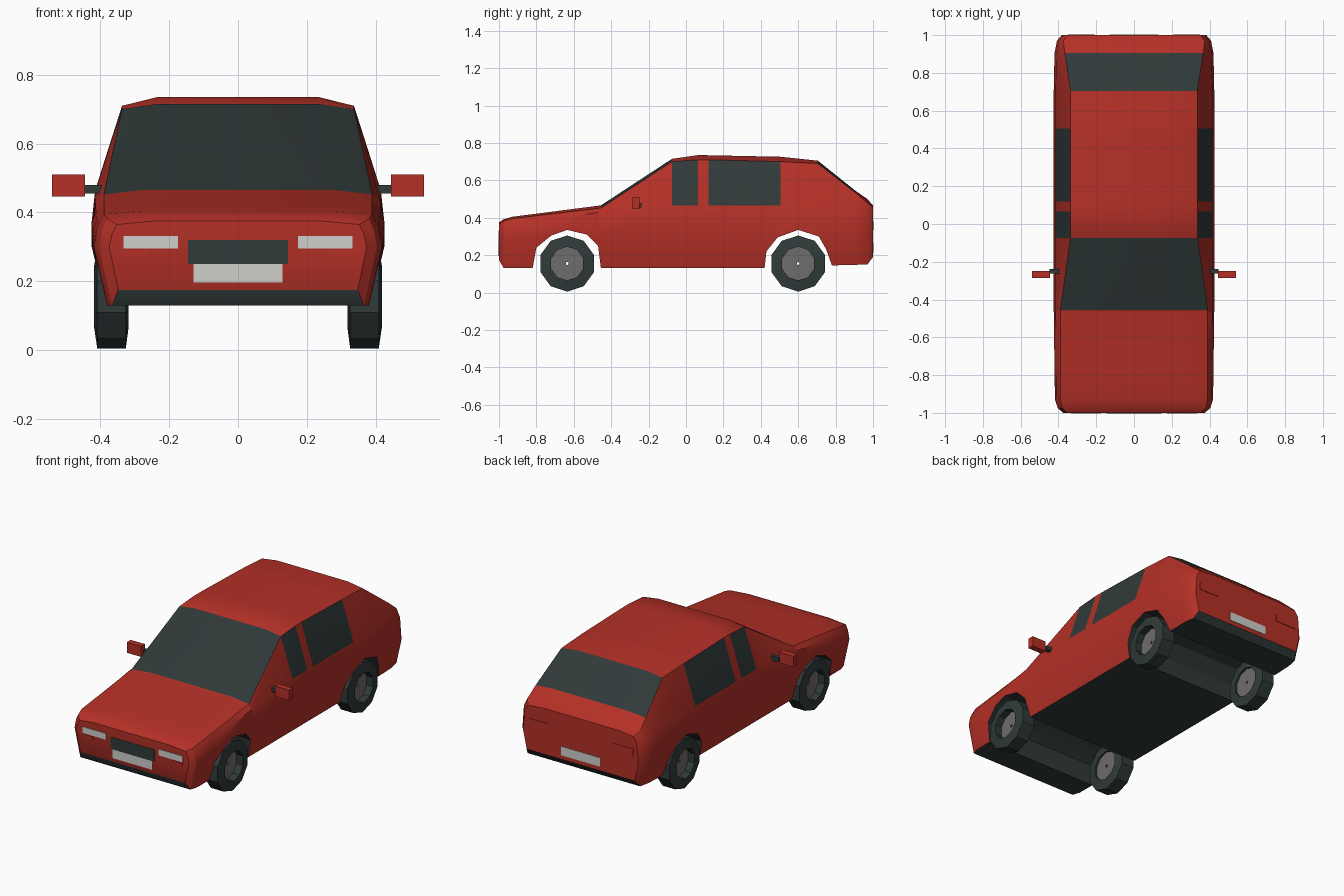
import bpy, bmesh, math

if "Cube" in bpy.data.objects:
    bpy.data.objects.remove(bpy.data.objects["Cube"])


def material(name, rgb):
    m = bpy.data.materials.new(name)
    m.use_nodes = True
    m.diffuse_color = (*rgb, 1)
    m.node_tree.nodes["Principled BSDF"].inputs["Base Color"].default_value = (*rgb, 1)
    return m


RED = material("red paint", (0.46, 0.03, 0.02))
DARK = material("dark glass and rubber", (0.03, 0.042, 0.042))
GREY = material("hub grey", (0.16, 0.15, 0.155))
PALE = material("pale lamp", (0.62, 0.62, 0.6))


def finish(name, bm, mats):
    bmesh.ops.recalc_face_normals(bm, faces=bm.faces)
    mesh = bpy.data.meshes.new(name)
    bm.to_mesh(mesh)
    bm.free()
    for m in mats:
        mesh.materials.append(m)
    ob = bpy.data.objects.new(name, mesh)
    bpy.context.collection.objects.link(ob)
    return ob


def box(name, x, y, z, mat):
    """Box from (low, high) ranges."""
    bm = bmesh.new()
    bmesh.ops.create_cube(bm, size=1)
    for v in bm.verts:
        v.co = [(a + b) / 2 + c * (b - a) for (a, b), c in zip((x, y, z), v.co)]
    return finish(name, bm, [mat])


def pair(name, x, y, z, mat):
    box("left_" + name, x, y, z, mat)
    box("right_" + name, (-x[1], -x[0]), y, z, mat)


def interp(table, y):
    for a, b in zip(table, table[1:]):
        if y <= b[0]:
            t = (y - a[0]) / (b[0] - a[0])
            return [p + (q - p) * t for p, q in zip(a[1:], b[1:])]
    return table[-1][1:]


# Underside height along the length, with both wheel arches
floor = [(-1, .175), (-.975, .13), (-.82, .13), (-.8, .24), (-.72, .305),
         (-.635, .335), (-.53, .31), (-.47, .25), (-.455, .13), (.42, .13),
         (.43, .22), (.49, .295), (.6, .335), (.71, .3), (.75, .23),
         (.78, .145), (.97, .15), (1, .19)]
# Upper body: y, width factor, belt z, roof edge x, roof edge z, crown z
upper = [(-1, .88, .34, .4, .365, .375), (-.975, .95, .35, .4, .382, .392),
         (-.93, .985, .36, .395, .395, .405), (-.455, 1, .43, .39, .452, .466),
         (-.075, 1, .465, .337, .7, .715), (.065, 1, .465, .337, .71, .735),
         (.12, 1, .465, .337, .71, .734), (.505, 1, .465, .337, .7, .726),
         (.705, 1, .465, .335, .69, .705), (.905, .99, .45, .37, .535, .545),
         (.97, .96, .43, .39, .48, .5), (1, .9, .42, .39, .455, .465)]


def section(y):
    zb, = interp(floor, y)
    w, belt, ex, ez, top = interp(upper, y)
    bottom_x = min(.425, .385 + .04 * (zb - .13) / .17)
    half = [(bottom_x, zb), (.425, max(.3, zb + .04)), (.415, belt),
            (ex, ez), (ex * .7, top)]
    half = [(x * w, z) for x, z in half]
    return half + [(-x, z) for x, z in reversed(half)]


def is_dark(strip, y):
    if strip == 9:                       # underside
        return True
    if strip in (2, 6):                  # side windows
        return -.075 < y < .065 or .12 < y < .505
    return strip in (3, 4, 5) and (-.455 < y < -.075 or .705 < y < .905)


# Body shell lofted front to back
bm = bmesh.new()
ys = sorted({row[0] for row in floor + upper})
rings = [[bm.verts.new((x, y, z)) for x, z in section(y)] for y in ys]
for i in range(len(ys) - 1):
    for j in range(10):
        k = (j + 1) % 10
        f = bm.faces.new((rings[i][j], rings[i][k], rings[i + 1][k], rings[i + 1][j]))
        f.material_index = int(is_dark(j, (ys[i] + ys[i + 1]) / 2))
bm.faces.new(rings[0])
bm.faces.new(rings[-1])
body = finish("body", bm, [RED, DARK])
bpy.ops.object.select_all(action="DESELECT")
body.select_set(True)
bpy.context.view_layer.objects.active = body
bpy.ops.object.shade_smooth_by_angle(angle=math.radians(30))


# Wheels: ten-sided lathe around the axle, hub recessed in the tyre
def wheel(name, side, y):
    profile = [(.326, .15), (.409, .15), (.418, .09), (.375, .09),
               (.375, .008), (.33, .008), (.33, .09), (.318, .09)]
    bm = bmesh.new()
    loops = []
    for i in range(10):
        a = math.tau * i / 10
        loops.append([bm.verts.new((side * x, y + r * math.sin(a), .155 + r * math.cos(a)))
                      for x, r in profile])
    for i in range(10):
        a, b = loops[i], loops[(i + 1) % 10]
        for j in range(8):
            k = (j + 1) % 8
            f = bm.faces.new((a[j], a[k], b[k], b[j]))
            f.material_index = int(j in (3, 4, 5))
    finish(name, bm, [DARK, GREY])


for end, y in (("front", -.635), ("rear", .6)):
    wheel("left_%s_wheel" % end, 1, y)
    wheel("right_%s_wheel" % end, -1, y)

# Front fittings
nose = (-1.003, -.997)
box("grille", (-.145, .145), nose, (.25, .32), DARK)
box("front_plate", (-.13, .13), (-1.004, -.997), (.197, .25), PALE)
pair("headlight", (.175, .333), nose, (.295, .332), PALE)
pair("indicator", (.265, .33), nose, (.273, .288), RED)

# Rear fittings
tail = (.997, 1.003)
box("rear_plate", (-.13, .13), tail, (.215, .268), PALE)
pair("tail_light", (.21, .35), tail, (.335, .38), RED)

# Door mirrors
pair("mirror_stem", (.39, .447), (-.262, -.238), (.455, .48), DARK)
pair("mirror", (.445, .54), (-.285, -.248), (.447, .51), RED)
